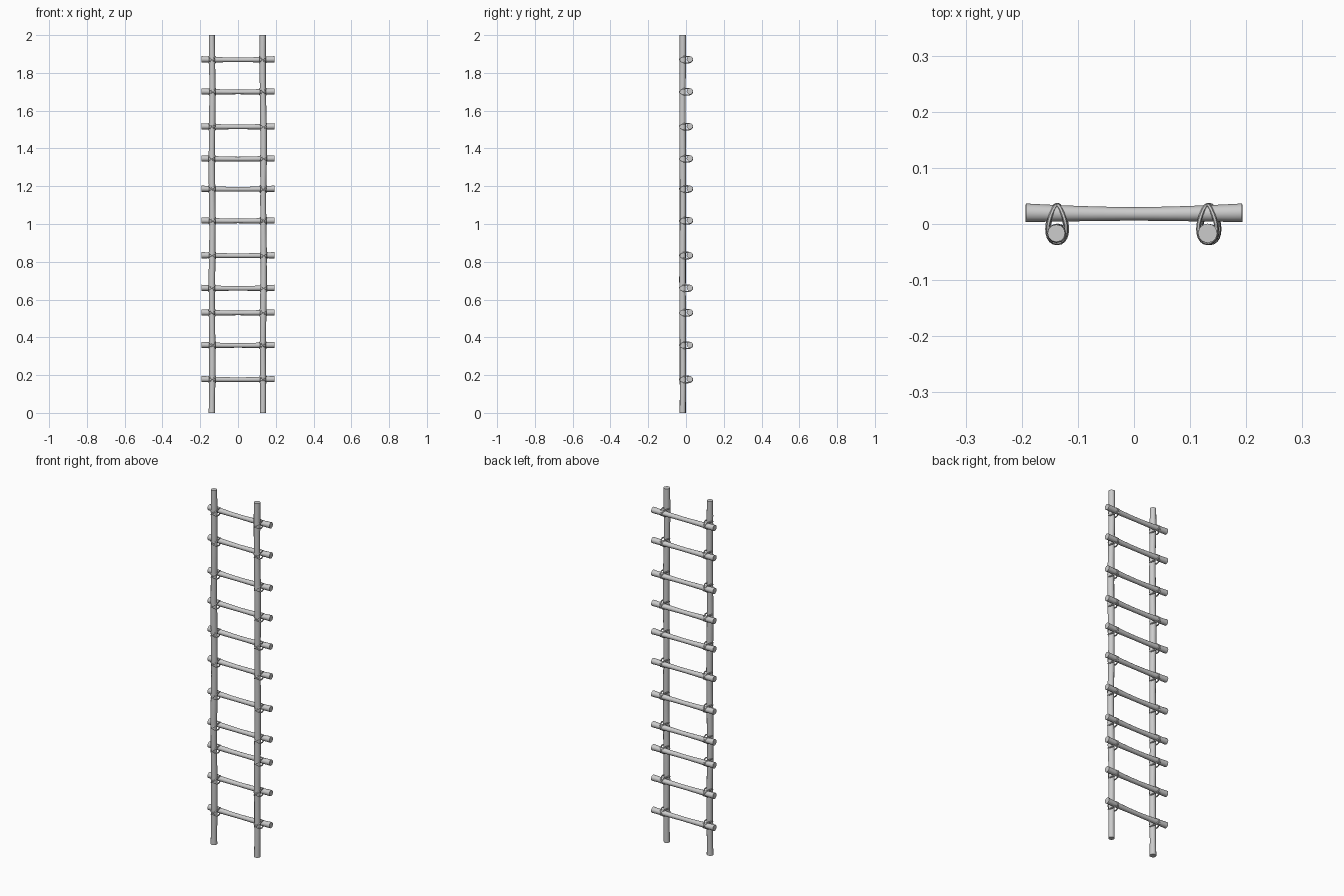
import bpy, bmesh, math, random
from mathutils import Vector

random.seed(4)
cube = bpy.data.objects.get("Cube")
if cube:
    bpy.data.objects.remove(cube, do_unlink=True)

grey = bpy.data.materials.new("plain grey")
grey.use_nodes = True
grey.diffuse_color = (0.6, 0.6, 0.6, 1)
grey.node_tree.nodes["Principled BSDF"].inputs["Base Color"].default_value = (0.6, 0.6, 0.6, 1)


def tube(name, stations, sides, closed=False):
    """Skin a round tube over (centre, radius) stations."""
    bm = bmesh.new()
    n = len(stations)
    rings = []
    for i, (c, r) in enumerate(stations):
        a = stations[(i - 1) % n if closed else max(i - 1, 0)][0]
        b = stations[(i + 1) % n if closed else min(i + 1, n - 1)][0]
        t = (b - a).normalized()
        ref = Vector((0, 0, 1)) if closed or abs(t.z) < 0.7 else Vector((0, 1, 0))
        u = t.cross(ref).normalized()
        v = t.cross(u)
        angles = [2 * math.pi * k / sides for k in range(sides)]
        rings.append([bm.verts.new(c + r * (u * math.cos(q) + v * math.sin(q))) for q in angles])
    for i in range(n if closed else n - 1):
        lo, hi = rings[i], rings[(i + 1) % n]
        for k in range(sides):
            j = (k + 1) % sides
            bm.faces.new((lo[k], lo[j], hi[j], hi[k]))
    if not closed:
        bm.faces.new(rings[0])
        bm.faces.new(rings[-1])
    bmesh.ops.recalc_face_normals(bm, faces=bm.faces)
    mesh = bpy.data.meshes.new(name)
    bm.to_mesh(mesh)
    bm.free()
    mesh.materials.append(grey)
    obj = bpy.data.objects.new(name, mesh)
    bpy.context.collection.objects.link(obj)
    bpy.ops.object.select_all(action="DESELECT")
    obj.select_set(True)
    bpy.context.view_layer.objects.active = obj
    bpy.ops.object.shade_smooth_by_angle(angle=math.radians(40))
    return obj


def pole_x(side, z):
    """Gently wandering pole centre line."""
    bow = 0.004 * math.sin(math.pi * z / 2) if side > 0 else 0
    return side * 0.134 + bow - 0.003 + 0.0015 * math.sin(9 * z + side)


# Upright poles, slightly uneven in thickness
for side, label in ((1, "left"), (-1, "right")):
    stations = []
    for i in range(24):
        z = 2 * i / 23
        centre = Vector((pole_x(side, z), -0.0175 + 0.001 * math.sin(7 * z), z))
        stations.append((centre, 0.0165 + random.uniform(-0.001, 0.001)))
    tube(label + "_pole", stations, 12)

# Rungs, thicker at the ends, each tied to both poles
heights = (0.177, 0.358, 0.53, 0.66, 0.833, 1.017, 1.185, 1.345, 1.515, 1.7, 1.87)
for number, z in enumerate(heights, 1):
    stations = []
    for i in range(11):
        s = i / 5 - 1
        centre = Vector((s * 0.193, 0.018 + 0.002 * s * s, z + 0.003 * s * s - 0.001))
        stations.append((centre, 0.012 + 0.0045 * abs(s) ** 1.5))
    tube(f"rung_{number}", stations, 12)

    # Two crossed cord loops run round the pole front and the rung back
    for side, label in ((1, "left"), (-1, "right")):
        for lean in (1, -1):
            loop = []
            for i in range(24):
                q = 2 * math.pi * i / 24
                width = 0.0155 - 0.0065 * math.sin(q) if math.sin(q) > 0 else 0.0155 - 0.005 * math.sin(q)
                lift = 0.0175 + 0.002 * math.sin(q)
                p = Vector((pole_x(side, z) + lean * width * math.cos(q),
                            0.034 * math.sin(q), z + lift * math.cos(q)))
                loop.append((p, 0.0036))
            way = "rising" if lean > 0 else "falling"
            tube(f"{label}_{way}_cord_{number}", loop, 6, closed=True)
